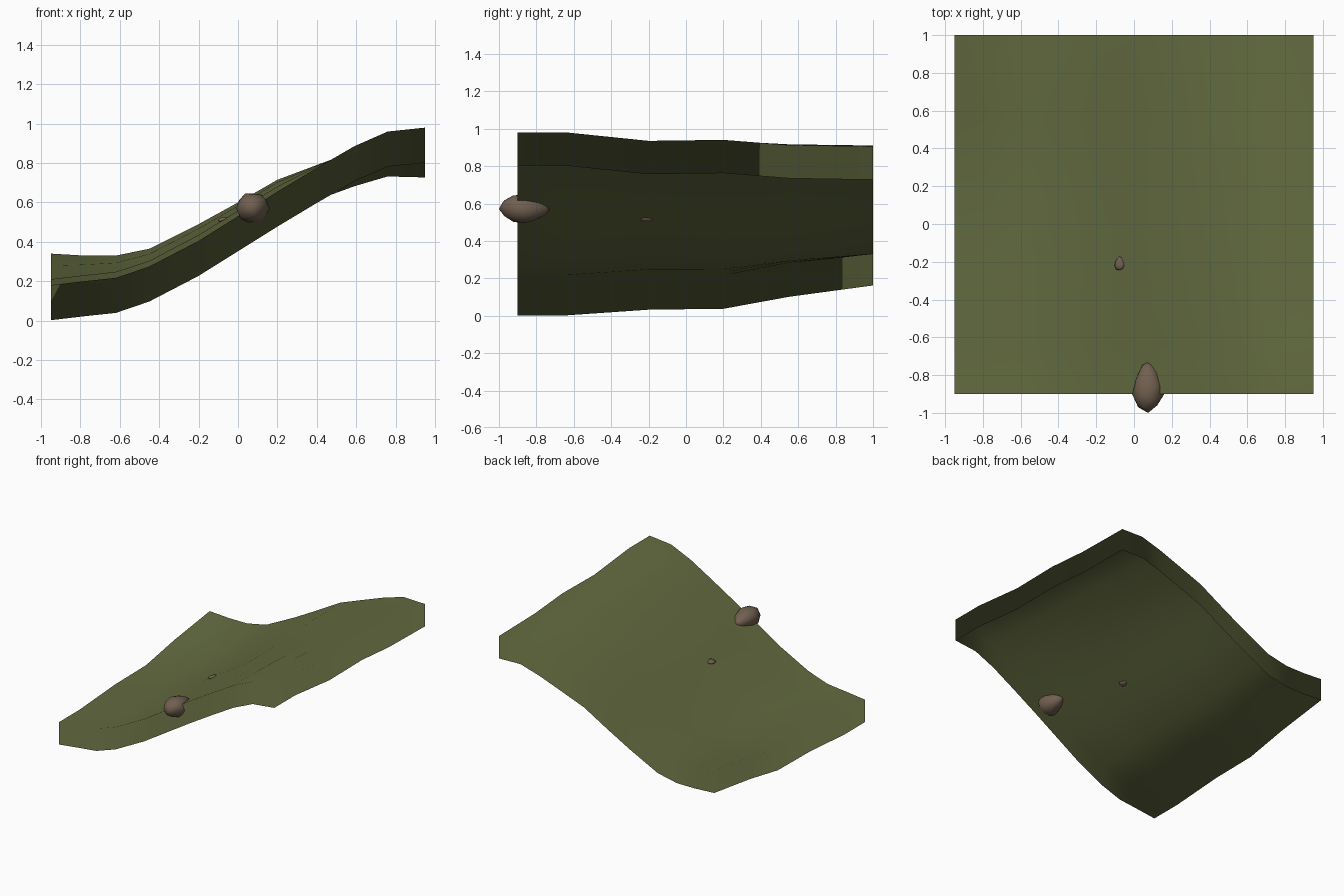
import bpy
import bmesh
import random
from mathutils import Vector

cube = bpy.data.objects.get("Cube")
if cube:
    bpy.data.objects.remove(cube, do_unlink=True)


def make_material(name, rgb):
    mat = bpy.data.materials.new(name)
    mat.use_nodes = True
    colour = (*rgb, 1.0)
    mat.diffuse_color = colour
    mat.node_tree.nodes["Principled BSDF"].inputs["Base Color"].default_value = colour
    return mat


def finish(bm, name, mat):
    mesh = bpy.data.meshes.new(name)
    for face in bm.faces:
        face.smooth = True
    bm.to_mesh(mesh)
    bm.free()
    mesh.materials.append(mat)
    obj = bpy.data.objects.new(name, mesh)
    bpy.context.collection.objects.link(obj)
    return obj


grass = make_material("olive grass", (0.125, 0.147, 0.051))
stone = make_material("brown stone", (0.165, 0.115, 0.08))

# Hillside profiles along the front and back edges
XS = [-0.95, -0.78, -0.62, -0.45, -0.2, 0.0, 0.2, 0.4, 0.59, 0.76, 0.95]
FRONT = [0.18, 0.20, 0.217, 0.275, 0.405, 0.53, 0.655, 0.775, 0.885, 0.96, 0.98]
BACK = [0.34, 0.33, 0.33, 0.365, 0.49, 0.60, 0.715, 0.79, 0.86, 0.91, 0.905]
# Rows from front to back, and how far each has blended to the back profile
YS = [-0.9, -0.64, -0.2, 0.2, 0.55, 1.0]
BLEND_LEFT = [0, 0, 0.19, 0.22, 0.62, 1]
BLEND_RIGHT = [0, 0, 0.6, 0.53, 0.9, 1]
SKIRT = 0.178


def build_hillside():
    bm = bmesh.new()
    nx, ny = len(XS) - 1, len(YS) - 1
    bmesh.ops.create_grid(bm, x_segments=nx, y_segments=ny, size=1)
    for v in bm.verts:
        i = round((v.co.x + 1) / 2 * nx)
        j = round((v.co.y + 1) / 2 * ny)
        t = i / nx
        w = BLEND_LEFT[j] * (1 - t) + BLEND_RIGHT[j] * t
        v.co = (XS[i], YS[j], FRONT[i] * (1 - w) + BACK[i] * w)
    bm.normal_update()
    key = lambda co: (round(co.x, 3), round(co.y, 3))
    normals = {key(v.co): v.normal.copy() for v in bm.verts}

    # Open skirt around the border, shaded like the ground above it
    border = [e for e in bm.edges if e.is_boundary]
    skirt = bmesh.ops.extrude_edge_only(bm, edges=border)["geom"]
    for v in skirt:
        if isinstance(v, bmesh.types.BMVert):
            v.co.z -= SKIRT
    obj = finish(bm, "hillside", grass)
    obj.data.normals_split_custom_set_from_vertices(
        [normals[key(v.co)] for v in obj.data.vertices])


def build_rock(name, low, high, lean, seed):
    """Tapered, slightly uneven boulder fitted between two corners."""
    rng = random.Random(seed)
    bm = bmesh.new()
    bmesh.ops.create_icosphere(bm, subdivisions=2, radius=1)
    for v in bm.verts:
        v.co *= rng.uniform(0.92, 1.06)
        taper = 1 - 0.4 * max(v.co.y + 0.2, 0)
        v.co.x *= taper
        v.co.z = v.co.z * taper + lean * v.co.x
    for axis in range(3):
        values = [v.co[axis] for v in bm.verts]
        start, span = min(values), max(values) - min(values)
        for v in bm.verts:
            f = (v.co[axis] - start) / span
            v.co[axis] = low[axis] + f * (high[axis] - low[axis])
    finish(bm, name, stone)


build_hillside()
build_rock("large_rock", (-0.01, -1.0, 0.495), (0.16, -0.73, 0.645), 0, 4)
build_rock("small_rock", (-0.103, -0.245, 0.5), (-0.048, -0.172, 0.527), 0.5, 7)
